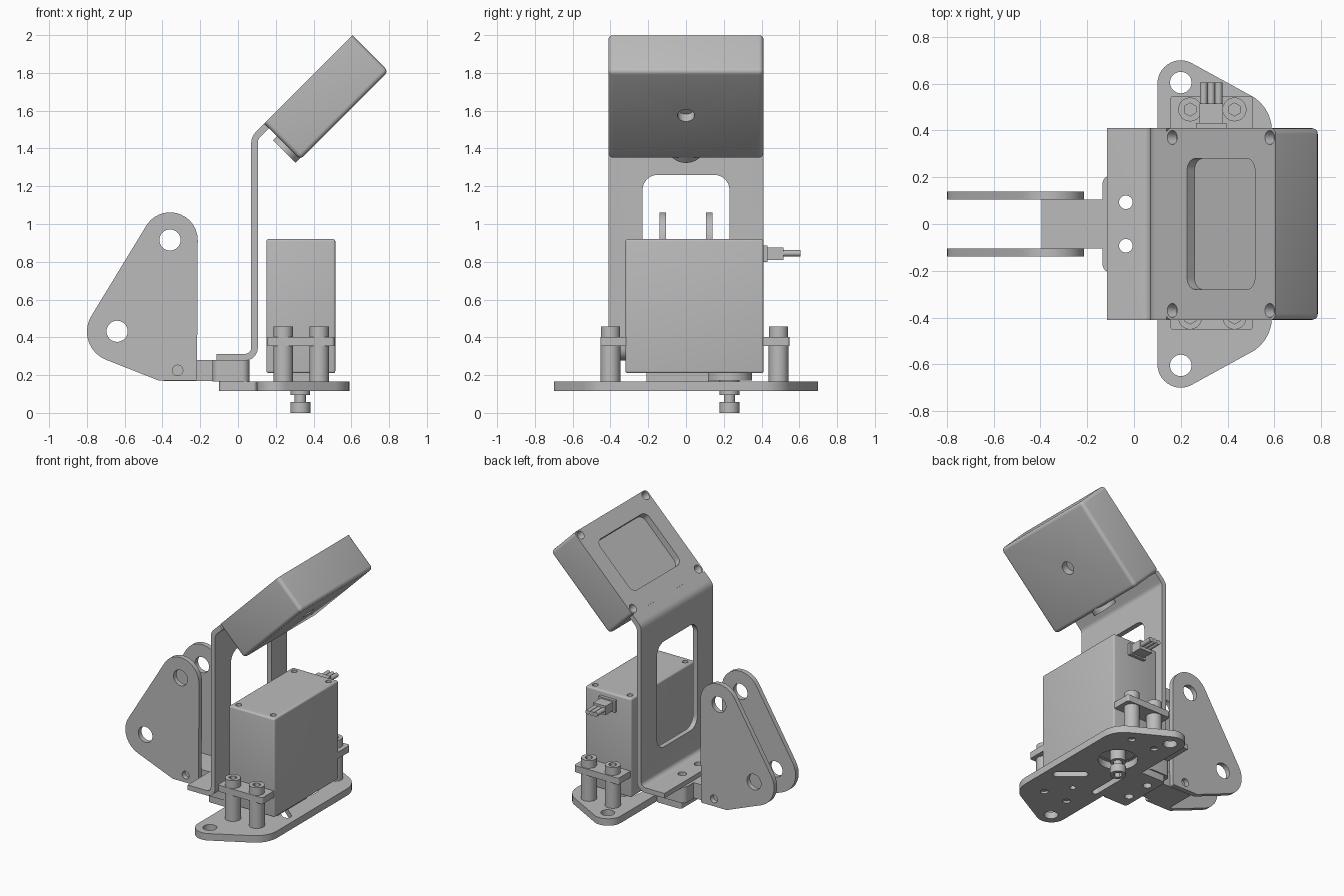
import bpy, bmesh, math
from mathutils import Matrix, Vector
from mathutils.geometry import convex_hull_2d

cube = bpy.data.objects.get("Cube")
if cube:
    bpy.data.objects.remove(cube)

grey = bpy.data.materials.new("light grey")
grey.use_nodes = True
grey.diffuse_color = (0.5, 0.5, 0.5, 1)
grey.node_tree.nodes["Principled BSDF"].inputs["Base Color"].default_value = (0.5, 0.5, 0.5, 1)


def finish(name, bm):
    """Turn a bmesh into a shaded object."""
    bmesh.ops.remove_doubles(bm, verts=bm.verts, dist=1e-5)
    bmesh.ops.recalc_face_normals(bm, faces=bm.faces)
    me = bpy.data.meshes.new(name)
    bm.to_mesh(me)
    bm.free()
    me.materials.append(grey)
    ob = bpy.data.objects.new(name, me)
    bpy.context.collection.objects.link(ob)
    bpy.ops.object.select_all(action='DESELECT')
    ob.select_set(True)
    bpy.context.view_layer.objects.active = ob
    bpy.ops.object.shade_smooth_by_angle(angle=math.radians(35))
    return ob


def circle(x, y, r, n=32):
    return [(x + r * math.cos(i * math.tau / n), y + r * math.sin(i * math.tau / n)) for i in range(n)]


def hull(*discs):
    pts = [Vector(p) for d in discs for p in circle(*d)]
    return [pts[i] for i in convex_hull_2d(pts)]


def rounded(x0, x1, y0, y1, r):
    return hull(*[(x, y, r) for x in (x0 + r, x1 - r) for y in (y0 + r, y1 - r)])


def plate(name, outline, lo, hi, holes=(), upright=False):
    """Flat outline with holes, given a thickness along z, or along y if upright."""
    cu = bpy.data.curves.new(name, 'CURVE')
    cu.dimensions, cu.fill_mode, cu.extrude = '2D', 'BOTH', (hi - lo) / 2
    for loop in [outline, *holes]:
        sp = cu.splines.new('POLY')
        sp.points.add(len(loop) - 1)
        sp.use_cyclic_u = True
        for p, co in zip(sp.points, loop):
            p.co = (co[0], co[1], 0, 1)
    tmp = bpy.data.objects.new(name, cu)
    bpy.context.collection.objects.link(tmp)
    deps = bpy.context.evaluated_depsgraph_get()
    me = bpy.data.meshes.new_from_object(tmp.evaluated_get(deps))
    bpy.data.objects.remove(tmp)
    bm = bmesh.new()
    bm.from_mesh(me)
    bpy.data.meshes.remove(me)
    mid = (lo + hi) / 2
    if upright:
        m = Matrix.Translation((0, mid, 0)) @ Matrix.Rotation(math.pi / 2, 4, 'X')
    else:
        m = Matrix.Translation((0, 0, mid))
    bm.transform(m)
    return finish(name, bm)


def box(name, lo, hi, bevel=0.0, sharp_top=False, matrix=Matrix()):
    bm = bmesh.new()
    bmesh.ops.create_cube(bm, size=1)
    for v in bm.verts:
        v.co = [a + (c + 0.5) * (b - a) for a, b, c in zip(lo, hi, v.co)]
    if bevel:
        edges = [e for e in bm.edges
                 if not (sharp_top and all(v.co.z > hi[2] - 1e-4 for v in e.verts))]
        bmesh.ops.bevel(bm, geom=edges, offset=bevel, segments=4, profile=0.5, affect='EDGES')
    bm.transform(matrix)
    return finish(name, bm)


def rod(name, at, r, length, axis='Z', n=32, r2=None, matrix=Matrix()):
    """Cylinder that starts at a point and runs along an axis."""
    bm = bmesh.new()
    bmesh.ops.create_cone(bm, cap_ends=True, segments=n, radius1=r,
                          radius2=r if r2 is None else r2, depth=length)
    turn = {'Z': Matrix(), 'Y': Matrix.Rotation(-math.pi / 2, 4, 'X'),
            'X': Matrix.Rotation(math.pi / 2, 4, 'Y')}[axis]
    bm.transform(matrix @ Matrix.Translation(at) @ turn @ Matrix.Translation((0, 0, length / 2)))
    return finish(name, bm)


def cut(ob, *cutters):
    for c in cutters:
        c.hide_render = True
        bpy.context.view_layer.objects.active = ob
        mod = ob.modifiers.new("cut", 'BOOLEAN')
        mod.operation, mod.solver, mod.object = 'DIFFERENCE', 'EXACT', c
        bpy.ops.object.modifier_apply(modifier=mod.name)
        bpy.data.objects.remove(c)
    bpy.ops.object.select_all(action='DESELECT')
    ob.select_set(True)
    bpy.ops.object.shade_smooth_by_angle(angle=math.radians(35))


SX, SY = 0.33, 0.23                       # output shaft centre
posts = [(x, y) for x in (0.24, 0.43) for y in (-0.4, 0.49)]
foot_holes = [circle(-0.035, s * 0.093, 0.029) for s in (-1, 1)]

# Base plate with its rear tab
slots = [hull((0.17, -0.19, 0.022), (0.17, 0.06, 0.022)),
         hull((0.38, -0.06, 0.03), (0.51, -0.17, 0.03))]
plate("base_plate", hull((0.2, 0.6, 0.1), (0.2, -0.6, 0.1), (0.42, 0.4, 0.17), (0.42, -0.4, 0.17)),
      0.115, 0.165,
      [circle(0.2, s * 0.605, 0.046) for s in (-1, 1)] + [circle(SX, SY, 0.13)]
      + [circle(x, y, 0.025) for x, y in posts] + [circle(0.32, -0.24, 0.02)] + slots)
plate("base_tab", rounded(-0.1, 0.1, -0.2, 0.2, 0.02), 0.115, 0.165, foot_holes)

# Joint block and fork
plate("joint_flange", rounded(-0.135, 0.06, -0.21, 0.21, 0.04), 0.165, 0.28, foot_holes)
box("fork_floor", (-0.395, -0.105, 0.17), (-0.13, 0.105, 0.28))
for side, y in (("right", -0.14), ("left", 0.105)):
    plate("fork_" + side,
          hull((-0.36, 0.915, 0.147), (-0.64, 0.43, 0.16), (-0.225, 0.18, 0.008), (-0.42, 0.182, 0.01)),
          y, y + 0.035,
          [circle(-0.36, 0.915, 0.056), circle(-0.64, 0.432, 0.056), circle(-0.32, 0.225, 0.028)], True)

# Bent sheet bracket
def arc(cx, cz, r, a0, a1, n=8):
    return [(cx + r * math.cos(math.radians(a0 + (a1 - a0) * i / n)),
             cz + r * math.sin(math.radians(a0 + (a1 - a0) * i / n))) for i in range(n + 1)]


def sheet_side(off):
    return ([(-0.115, 0.295 - off)] + arc(0.0375, 0.345, 0.05 + off, -90, 0)
            + arc(0.1475, 1.43, 0.06 - off, 180, 135)
            + [(0.152 + off * 0.707, 1.519 - off * 0.707)])


bracket = plate("bracket", sheet_side(0.0175) + sheet_side(-0.0175)[::-1], -0.41, 0.41, (), True)
window = plate("window_cutter", rounded(0.5, 1.26, -0.23, 0.23, 0.08), -0.1, 0.1)
window.data.transform(Matrix.Translation((0.09, 0, 0)) @ Matrix.Rotation(-math.pi / 2, 4, 'Y'))
cut(bracket, window, *[rod("hole_cutter", (-0.035, s * 0.093, 0.2), 0.029, 0.2) for s in (-1, 1)])

# Tilted housing with recess and screw holes
tilt = Matrix.Translation((0.4675, 0, 1.67)) @ Matrix.Rotation(-math.pi / 4, 4, 'Y')
housing = box("housing", (-0.33, -0.41, -0.135), (0.33, 0.41, 0.135), 0.025, True, tilt)
recess = plate("recess_cutter", rounded(-0.205, 0.205, -0.28, 0.28, 0.05), 0.09, 0.2)
recess.data.transform(tilt)
cut(housing, recess, rod("lens_cutter", (0, 0, -0.2), 0.045, 0.12, matrix=tilt),
    *[rod("screw_cutter", (x, y, 0.09), 0.02, 0.05, r2=0.031, n=20, matrix=tilt)
      for x in (-0.295, 0.295) for y in (-0.37, 0.37)])
rod("housing_button", (-0.36, 0, -0.045), 0.085, 0.04, 'X', matrix=tilt)

# Motor body, ears and shaft
body = box("motor_body", (0.15, -0.32, 0.21), (0.515, 0.41, 0.92), 0.012)
cut(body, *[rod("screw_cutter", (x, y, 0.9), 0.02, 0.05, n=16)
            for x in (0.195, 0.47) for y in (-0.27, 0.36)])
box("motor_base", (0.2, -0.21, 0.167), (0.46, 0.12, 0.215))
rod("output_horn", (SX, SY, 0.172), 0.12, 0.04)
rod("shaft_collar", (SX, SY, 0.095), 0.052, 0.08)
rod("shaft", (SX, SY, 0.05), 0.03, 0.05)
head = rod("shaft_screw", (SX, SY, 0), 0.053, 0.058)
cut(head, rod("socket_cutter", (SX, SY, -0.02), 0.03, 0.05, n=6))
for name, y0, y1 in (("ear_front", -0.452, -0.3), ("ear_back", 0.4, 0.548)):
    plate(name, rounded(0.155, 0.51, y0, y1, 0.015), 0.355, 0.402)

# Standoffs and socket screws
for x, y in posts:
    rod("standoff", (x, y, 0.165), 0.052, 0.19)
    cap = rod("cap_screw", (x, y, 0.402), 0.051, 0.056)
    cut(cap, rod("socket_cutter", (x, y, 0.425), 0.028, 0.06, n=6))
    rod("screw_tip", (x, y, 0.13), 0.024, 0.04, n=16)

# Cable plug
box("plug_collar", (0.265, 0.4, 0.8), (0.395, 0.432, 0.885))
box("plug", (0.28, 0.43, 0.81), (0.38, 0.515, 0.875))
for x in (0.298, 0.33, 0.362):
    rod("wire", (x, 0.51, 0.845), 0.0165, 0.095, 'Y', 16)
